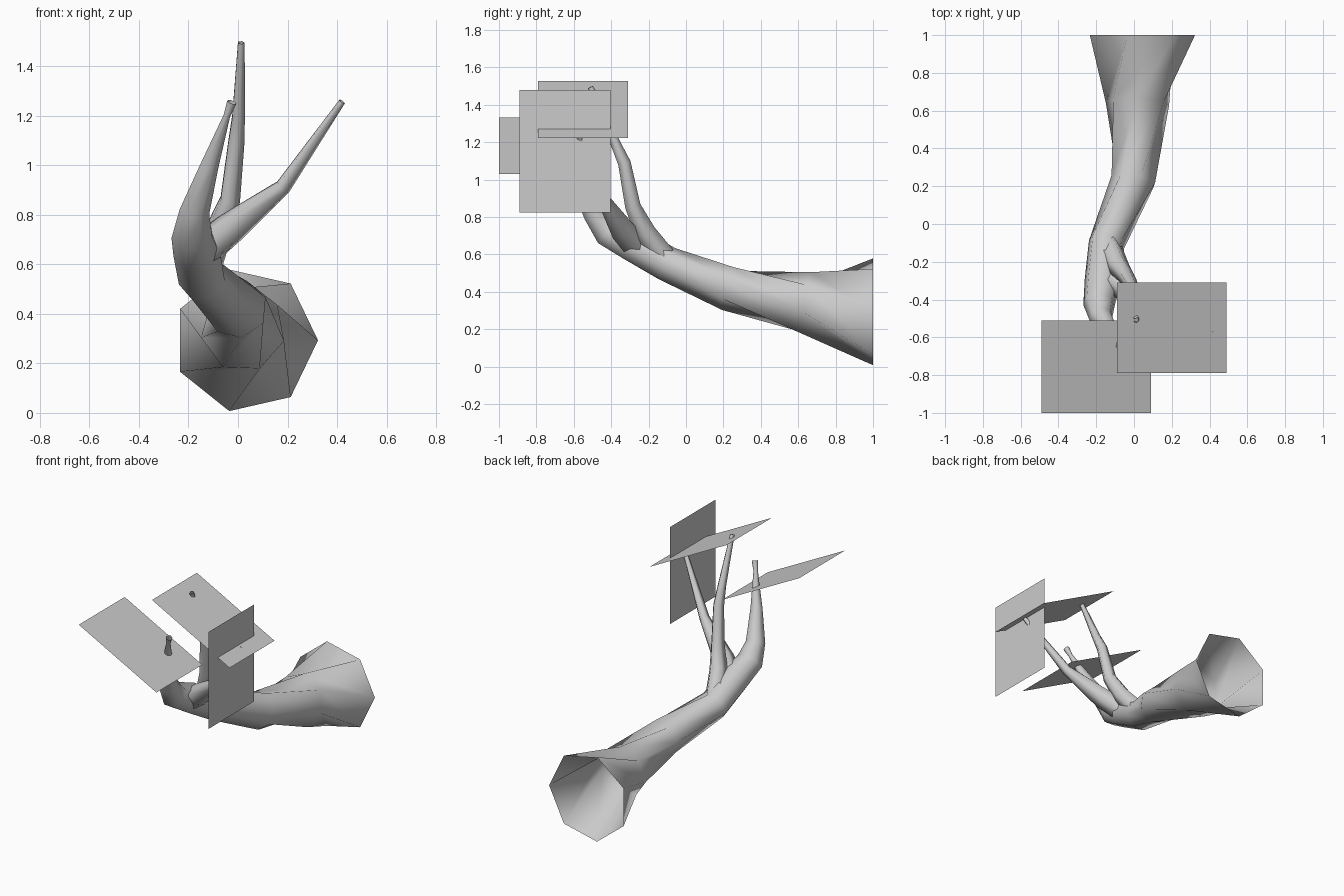
import bpy, bmesh, math
from mathutils import Vector

if "Cube" in bpy.data.objects:
    bpy.data.objects.remove(bpy.data.objects["Cube"])


def tube(name, path, sides):
    """Open tapered tube; path rows are (x, y, z, radius, twist in degrees)."""
    bm = bmesh.new()
    pts = [Vector(p[:3]) for p in path]
    rings = []
    for i, p in enumerate(path):
        if i == 0:
            t = Vector((0, -1, 0)) if name == "branch" else pts[1] - pts[0]
        else:
            t = (pts[i] - pts[i - 1]).normalized()
            if i < len(pts) - 1:
                t += (pts[i + 1] - pts[i]).normalized()
        t.normalize()
        x = Vector((1, 0, 0))
        u = (x - t * x.dot(t)).normalized()
        v = t.cross(u)
        ring = []
        for k in range(sides):
            a = math.radians(p[4]) + 2 * math.pi * k / sides
            ring.append(bm.verts.new(pts[i] + p[3] * (u * math.cos(a) + v * math.sin(a))))
        rings.append(ring)
    for r0, r1 in zip(rings, rings[1:]):
        for k in range(sides):
            j = (k + 1) % sides
            bm.faces.new((r0[k], r0[j], r1[j], r1[k]))
    bmesh.ops.recalc_face_normals(bm, faces=bm.faces)
    finish(name, bm)


def card(name, a, b, y0, y1):
    """Single quad running from (x, z) a to b, spanning y0..y1."""
    bm = bmesh.new()
    bm.faces.new([bm.verts.new(c) for c in (
        (a[0], y0, a[1]), (b[0], y0, b[1]), (b[0], y1, b[1]), (a[0], y1, a[1]))])
    finish(name, bm)


def finish(name, bm):
    me = bpy.data.meshes.new(name)
    bm.to_mesh(me)
    bm.free()
    for f in me.polygons:
        f.use_smooth = True
    bpy.context.collection.objects.link(bpy.data.objects.new(name, me))


# Main branch, bending up into the left twig
tube("branch", [
    (0.03, 1.00, 0.293, 0.293, 0),
    (0.02, 0.64, 0.335, 0.172, 36),
    (0.00, 0.23, 0.418, 0.122, 72),
    (-0.145, -0.10, 0.545, 0.098, 88),
    (-0.165, -0.29, 0.655, 0.098, 88),
    (-0.185, -0.42, 0.72, 0.085, 88),
    (-0.175, -0.495, 0.82, 0.062, 88),
    (-0.115, -0.59, 1.00, 0.038, 88),
    (-0.045, -0.68, 1.20, 0.014, 88),
    (-0.025, -0.70, 1.255, 0.02, 88)], 7)

# Middle twig
tube("middle_twig", [
    (-0.13, -0.12, 0.59, 0.065, 0),
    (-0.085, -0.22, 0.72, 0.060, 0),
    (-0.035, -0.285, 0.86, 0.044, 0),
    (-0.01, -0.33, 1.09, 0.036, 0),
    (0.00, -0.38, 1.20, 0.028, 0),
    (0.012, -0.51, 1.495, 0.015, 0)], 5)

# Right twig
tube("right_twig", [
    (-0.15, -0.26, 0.64, 0.075, 0),
    (-0.04, -0.345, 0.735, 0.070, 0),
    (0.18, -0.45, 0.91, 0.034, 0),
    (0.42, -0.58, 1.257, 0.014, 0)], 5)

# Leaf cards
card("left_leaf_card", (-0.49, 1.333), (0.09, 1.03), -1.0, -0.51)
card("top_leaf_card", (-0.09, 1.527), (0.49, 1.223), -0.79, -0.31)
card("right_leaf_card", (0.402, 0.825), (0.402, 1.48), -0.89, -0.405)
